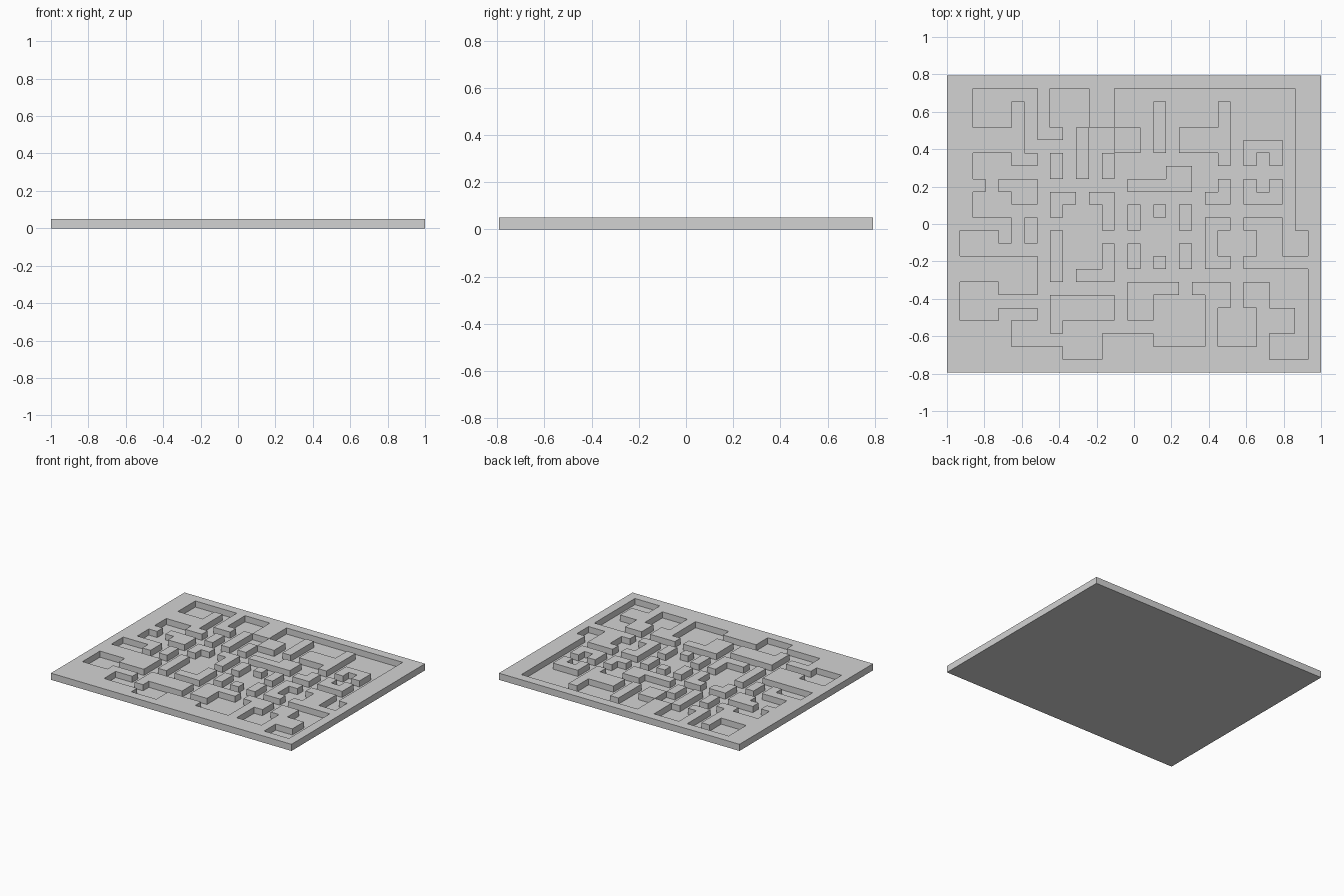
import bpy
import bmesh

cube = bpy.data.objects.get("Cube")
if cube:
    bpy.data.objects.remove(cube, do_unlink=True)

COLS, ROWS = 29, 23
CELL = 2 / COLS
TOP = 0.05
FLOOR = 0.004

# Single grey material
grey = bpy.data.materials.new("light_grey")
grey.use_nodes = True
colour = (0.65, 0.65, 0.65, 1)
grey.diffuse_color = colour
grey.node_tree.nodes["Principled BSDF"].inputs["Base Color"].default_value = colour


def finish(bm, name):
    bmesh.ops.recalc_face_normals(bm, faces=bm.faces)
    mesh = bpy.data.meshes.new(name)
    bm.to_mesh(mesh)
    bm.free()
    mesh.materials.append(grey)
    bpy.context.collection.objects.link(bpy.data.objects.new(name, mesh))


def trace(*points):
    """Cells (column, row from the back) swept between successive corners."""
    cells = set()
    for (c0, r0), (c1, r1) in zip(points, points[1:]):
        for c in range(min(c0, c1), max(c0, c1) + 1):
            for r in range(min(r0, r1), max(r0, r1) + 1):
                cells.add((c, r))
    return cells


def build(name, cells):
    """Raise a set of cells from the floor as one welded wall."""
    bm = bmesh.new()
    for col, row in sorted(cells):
        x = (col - COLS / 2) * CELL
        y = (ROWS / 2 - row) * CELL
        corners = [(x, y - CELL), (x + CELL, y - CELL), (x + CELL, y), (x, y)]
        bm.faces.new([bm.verts.new((cx, cy, FLOOR)) for cx, cy in corners])
    bmesh.ops.remove_doubles(bm, verts=bm.verts, dist=CELL / 100)
    raised = bmesh.ops.extrude_face_region(bm, geom=bm.faces[:], use_keep_orig=True)
    verts = [g for g in raised["geom"] if isinstance(g, bmesh.types.BMVert)]
    bmesh.ops.translate(bm, verts=verts, vec=(0, 0, TOP - FLOOR))
    finish(bm, name)


def wall(name, *points):
    build(name, trace(*points))


# Thin floor under the whole maze
bm = bmesh.new()
bmesh.ops.create_cube(bm, size=1)
bmesh.ops.scale(bm, verts=bm.verts, vec=(COLS * CELL, ROWS * CELL, FLOOR))
bmesh.ops.translate(bm, verts=bm.verts, vec=(0, 0, FLOOR / 2))
finish(bm, "floor_plate")

# Outer frame with its thicker stretches
border = trace((0, 0), (28, 0)) | trace((0, 22), (28, 22))
border |= trace((0, 0), (0, 22)) | trace((28, 0), (28, 22))
for col in (1, 27):
    border |= trace((col, 1), (col, 11))
border |= trace((1, 21), (8, 21)) | trace((12, 20), (15, 21), (24, 21))

# Spurs growing out of the right-hand side
border |= trace((2, 4), (5, 5), (5, 2), (5, 6), (6, 6))
border |= trace((1, 8), (2, 8))
border |= trace((2, 11), (4, 11), (4, 12))
border |= trace((1, 14), (6, 15), (4, 16))
border |= trace((1, 19), (4, 20), (4, 18), (6, 18))

# Spurs from the back, the left-hand side and the front
border |= trace((7, 1), (7, 4), (8, 4))
border |= trace((11, 1), (12, 3))
border |= trace((23, 14), (27, 14), (25, 14), (24, 11), (23, 11))
border |= trace((20, 21), (20, 17), (21, 17), (21, 16), (19, 16))
border |= trace((24, 20), (24, 19), (26, 18), (24, 18), (24, 17), (23, 16))
build("border_wall", border)

# Free-standing walls in the back half
wall("back_long_wall", (10, 4), (10, 7))
wall("back_block", (13, 4), (14, 5))
wall("back_post", (16, 2), (16, 5))
wall("back_branched_wall", (21, 6), (21, 2), (21, 4), (18, 5))
for col in (8, 12):
    wall("back_short_wall", (col, 6), (col, 7))
wall("back_step_wall", (17, 7), (18, 8), (14, 8))

# Facing pair of U-shaped walls, mirrored about one row
for side, name in ((-1, "back_arch_wall"), (1, "front_arch_wall")):
    near, far = 7 + side, 7 + 2 * side
    wall(name, (23, near), (23, far), (25, far), (25, near))

# Hooked and straight walls around the middle
wall("right_hook_wall", (4, 8), (6, 8), (6, 9), (5, 9))
wall("middle_small_hook", (8, 10), (8, 9), (9, 9))
wall("middle_back_hook", (11, 9), (12, 9), (12, 11))
wall("middle_front_hook", (12, 13), (12, 15), (10, 15))
wall("left_small_hook", (21, 8), (21, 9), (20, 9))
wall("left_bracket_wall", (21, 11), (20, 11), (20, 14), (21, 14))
wall("right_short_wall", (6, 11), (6, 12))
wall("middle_long_wall", (8, 12), (8, 15))

# Pillars, mirrored about the middle row
for side in (-1, 1):
    near, far = 12 + side, 12 + 2 * side
    for col in (14, 18):
        wall("pillar_wall", (col, near), (col, far))
    wall("pillar", (16, far), (16, far))

# Broad walls in the front half
wall("front_left_angle", (17, 16), (14, 16), (15, 18))
wall("front_right_angle", (8, 19), (8, 17), (12, 18))
